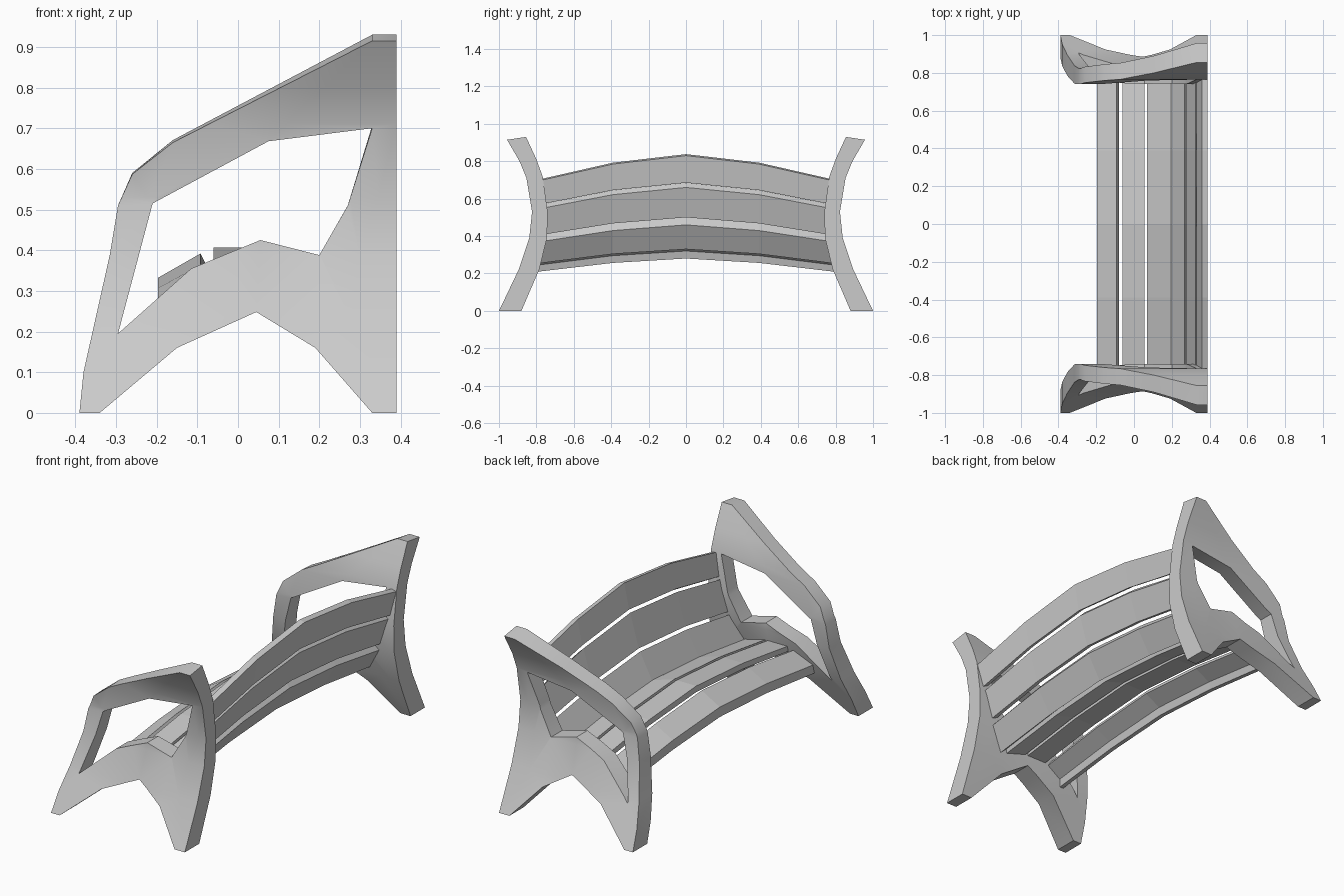
import bpy, bmesh, math
from mathutils import Vector

if "Cube" in bpy.data.objects:
    bpy.data.objects.remove(bpy.data.objects["Cube"])

# Side frame silhouette and armrest opening (x, z)
OUTLINE = [(-.39, 0), (-.38, .1), (-.315, .39), (-.295, .51), (-.26, .587), (-.16, .665),
           (.33, .915), (.39, .915), (.39, 0), (.33, 0), (.19, .16), (.045, .248),
           (-.15, .16), (-.34, 0)]
OPENING = [(-.21, .515), (.075, .668), (.33, .70), (.27, .51), (.2, .388),
           (.055, .425), (-.115, .355), (-.295, .195)]
# Sideways bow of the frame: (z, inner y, outer y)
BOW = [(0, .88, 1.0), (.22, .785, .895), (.39, .743, .838), (.53, .74, .823),
       (.71, .766, .853), (.80, .80, .89), (.915, .855, .957)]

# Slat cross-sections (x, z) at mid-bench
SLATS = {
    "seat_slat_front": [(-.197, .28), (-.197, .332), (-.092, .392), (-.08, .368),
                        (-.165, .32), (-.175, .28)],
    "seat_slat_middle": [(-.06, .375), (-.06, .407), (.055, .407), (.055, .375)],
    "seat_slat_rear": [(.07, .375), (.07, .407), (.195, .37), (.187, .34)],
    "back_slat_lower": [(.195, .36), (.268, .50), (.30, .46), (.225, .33)],
    "back_slat_middle": [(.276, .515), (.325, .69), (.355, .66), (.308, .50)],
    "back_slat_top": [(.332, .705), (.36, .838), (.388, .83), (.364, .685)],
}


def bow_at(z, col):
    for a, b in zip(BOW, BOW[1:]):
        if z <= b[0] + 1e-5:
            t = (z - a[0]) / (b[0] - a[0])
            return a[col] + t * (b[col] - a[col])
    return BOW[-1][col]


def finish(bm, name):
    bmesh.ops.recalc_face_normals(bm, faces=bm.faces)
    mesh = bpy.data.meshes.new(name)
    bm.to_mesh(mesh)
    bm.free()
    obj = bpy.data.objects.new(name, mesh)
    bpy.context.collection.objects.link(obj)
    return obj


def side_frame(name, side):
    bm = bmesh.new()
    edges = []
    for loop in (OUTLINE, OPENING):
        vs = [bm.verts.new((x, 0, z)) for x, z in loop]
        edges += [bm.edges.new((vs[i - 1], vs[i])) for i in range(len(vs))]
    bmesh.ops.triangle_fill(bm, edges=edges, use_beauty=True, normal=(0, -1, 0))
    # thickness, then cuts where the frame bends
    ret = bmesh.ops.extrude_face_region(bm, geom=bm.faces[:], use_keep_orig=True)
    for v in ret["geom"]:
        if isinstance(v, bmesh.types.BMVert):
            v.co.y = 1
    for z, _, _ in BOW[1:-1]:
        bmesh.ops.bisect_plane(bm, geom=bm.verts[:] + bm.edges[:] + bm.faces[:],
                               plane_co=(0, 0, z), plane_no=(0, 0, 1), dist=1e-5)
    for v in bm.verts:
        outer = v.co.y > .5
        z = v.co.z
        v.co.y = side * bow_at(z, 2 if outer else 1)
        if not outer:
            v.co.z = z + max(0, z - .5) * .036
    obj = finish(bm, name)
    bpy.ops.object.select_all(action='DESELECT')
    obj.select_set(True)
    bpy.context.view_layer.objects.active = obj
    bpy.ops.object.shade_smooth_by_angle(angle=math.radians(30))


def slat(name, section):
    bm = bmesh.new()
    rings = []
    # arched along the bench, higher boards drop more at the ends
    for y, k in ((-.79, 1.08), (-.39, .36), (0, 0), (.39, .36), (.79, 1.08)):
        rings.append([bm.verts.new((x, y, z - k * (.065 + .11 * (z - .28))))
                      for x, z in section])
    n = len(section)
    for a, b in zip(rings, rings[1:]):
        for i in range(n):
            bm.faces.new((a[i - 1], a[i], b[i], b[i - 1]))
    bm.faces.new(rings[0])
    bm.faces.new(rings[-1][::-1])
    finish(bm, name)


side_frame("side_frame_left", -1)
side_frame("side_frame_right", 1)
for name, section in SLATS.items():
    slat(name, section)
